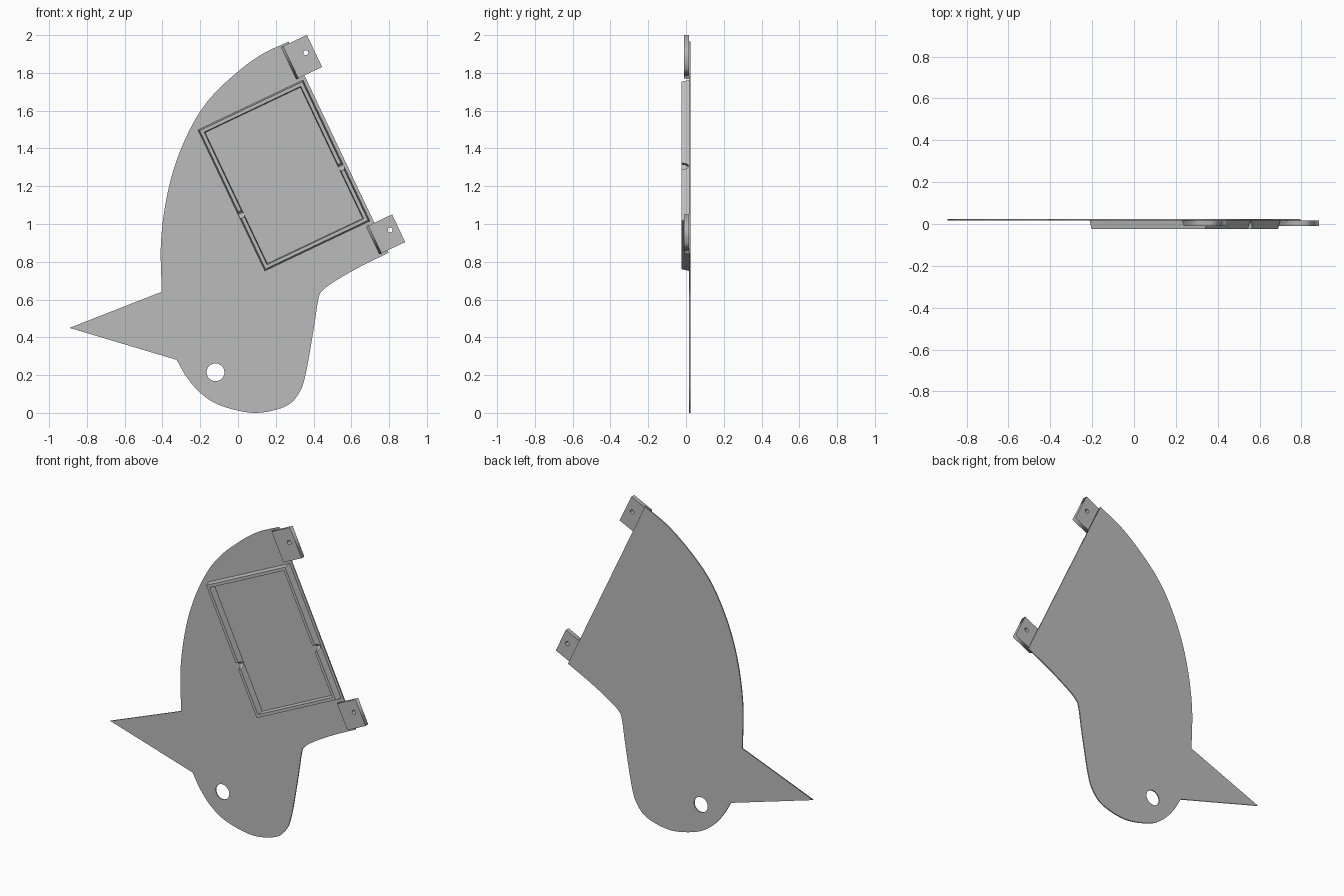
import bpy, bmesh, math
from mathutils import Matrix, Vector

cube = bpy.data.objects.get("Cube")
if cube:
    bpy.data.objects.remove(cube, do_unlink=True)

grey = bpy.data.materials.new("plain grey")
grey.use_nodes = True
grey.diffuse_color = (0.5, 0.5, 0.5, 1)
grey.node_tree.nodes["Principled BSDF"].inputs["Base Color"].default_value = (0.5, 0.5, 0.5, 1)

# Flat drawing plane stands upright, its normal towards the front
UPRIGHT = Matrix.Rotation(math.pi / 2, 4, 'X')
TILTED = (Matrix.Translation((0.243, 0, 1.257)) @ UPRIGHT
          @ Matrix.Rotation(math.radians(25.4), 4, 'Z'))
BACK, PLATE_FRONT, FRAME_FRONT = -0.024, -0.017, 0.024


def smooth_path(points, steps=10):
    """Catmull-Rom curve through the points, ends included."""
    p = [Vector(q) for q in points]
    p = [2 * p[0] - p[1]] + p + [2 * p[-1] - p[-2]]
    out = []
    for a, b, c, d in zip(p, p[1:], p[2:], p[3:]):
        for i in range(steps):
            t = i / steps
            out.append(0.5 * (2 * b + (c - a) * t + (2 * a - 5 * b + 4 * c - d) * t ** 2
                              + (3 * b - a - 3 * c + d) * t ** 3))
    return out + [p[-2]]


def circle(x, y, r, n=32):
    return [(x + r * math.cos(math.tau * i / n), y + r * math.sin(math.tau * i / n))
            for i in range(n)]


def slab(name, loops, low, high, matrix):
    """Filled outline with holes, given a thickness."""
    curve = bpy.data.curves.new(name, 'CURVE')
    curve.dimensions, curve.fill_mode = '2D', 'BOTH'
    curve.extrude = (high - low) / 2
    for loop in loops:
        spline = curve.splines.new('POLY')
        spline.points.add(len(loop) - 1)
        for point, co in zip(spline.points, loop):
            point.co = (co[0], co[1], 0, 1)
        spline.use_cyclic_u = True
    obj = bpy.data.objects.new(name, curve)
    bpy.context.collection.objects.link(obj)
    bpy.ops.object.select_all(action='DESELECT')
    obj.select_set(True)
    bpy.context.view_layer.objects.active = obj
    bpy.ops.object.convert(target='MESH')
    obj = bpy.context.object
    obj.data.transform(Matrix.Translation((0, 0, (low + high) / 2)))
    obj.matrix_world = matrix
    obj.data.materials.clear()
    obj.data.materials.append(grey)
    return obj


# Back plate: bowed left side, pointed spike, rounded foot, straight right edge
bow = smooth_path([(0.267, 1.966), (0.124, 1.897), (0, 1.807), (-0.135, 1.68), (-0.23, 1.547),
                   (-0.32, 1.351), (-0.378, 1.139), (-0.408, 0.9), (-0.404, 0.641)])
foot = smooth_path([(-0.325, 0.281), (-0.272, 0.19), (-0.193, 0.1), (-0.087, 0.037),
                    (0.087, 0), (0.246, 0.032), (0.32, 0.1), (0.357, 0.2), (0.4, 0.44),
                    (0.425, 0.6), (0.445, 0.645), (0.51, 0.695), (0.64, 0.77), (0.797, 0.848)])
slab("back_plate", [bow + [(-0.892, 0.45)] + foot, circle(-0.119, 0.215, 0.047)],
     BACK, PLATE_FRONT, UPRIGHT)

# Mounting tabs, sloped on the edge that lies on the plate
for name, y, half in (("upper_tab", 0.526, 0.094), ("lower_tab", -0.513, 0.081)):
    x0, x1 = 0.278, 0.429
    outline = [(x0, y - half), (x1, y - half), (x1, y + half), (x0, y + half)]
    tab = slab(name, [outline, circle(0.384, y + 0.011, 0.013, 20)], PLATE_FRONT, 0.01, TILTED)
    for v in tab.data.vertices:
        if v.co.x < x0 + 0.001 and v.co.z > 0:
            v.co.x += 0.012

# Raised rectangular frame with slightly drafted walls
bm = bmesh.new()
rings = []
for hx, hy, z in ((0.308, 0.413, PLATE_FRONT), (0.301, 0.406, FRAME_FRONT),
                  (0.283, 0.388, FRAME_FRONT), (0.279, 0.384, PLATE_FRONT)):
    rings.append([bm.verts.new((sx * hx, sy * hy, z))
                  for sx, sy in ((-1, -1), (1, -1), (1, 1), (-1, 1))])
for a, b in zip(rings, rings[1:] + rings[:1]):
    for i in range(4):
        j = (i + 1) % 4
        bm.faces.new((a[i], a[j], b[j], b[i]))
bmesh.ops.recalc_face_normals(bm, faces=bm.faces)
mesh = bpy.data.meshes.new("raised_frame")
bm.to_mesh(mesh)
bm.free()
mesh.materials.append(grey)
frame = bpy.data.objects.new("raised_frame", mesh)
bpy.context.collection.objects.link(frame)
frame.matrix_world = TILTED

# Rounded notch through both long walls
bpy.ops.mesh.primitive_cylinder_add(vertices=32, radius=1, depth=0.8)
cutter = bpy.context.object
cutter.name = "notch_cutter"
cutter.data.transform(Matrix.Translation((0, -0.09, FRAME_FRONT))
                      @ Matrix.Diagonal((1, 0.019, 0.037, 1))
                      @ Matrix.Rotation(math.pi / 2, 4, 'Y'))
cutter.matrix_world = TILTED
cutter.hide_render = True
cut = frame.modifiers.new("notches", 'BOOLEAN')
cut.operation, cut.solver, cut.object = 'DIFFERENCE', 'EXACT', cutter
bpy.ops.object.select_all(action='DESELECT')
frame.select_set(True)
bpy.context.view_layer.objects.active = frame
bpy.ops.object.modifier_apply(modifier=cut.name)
bpy.data.objects.remove(cutter, do_unlink=True)
